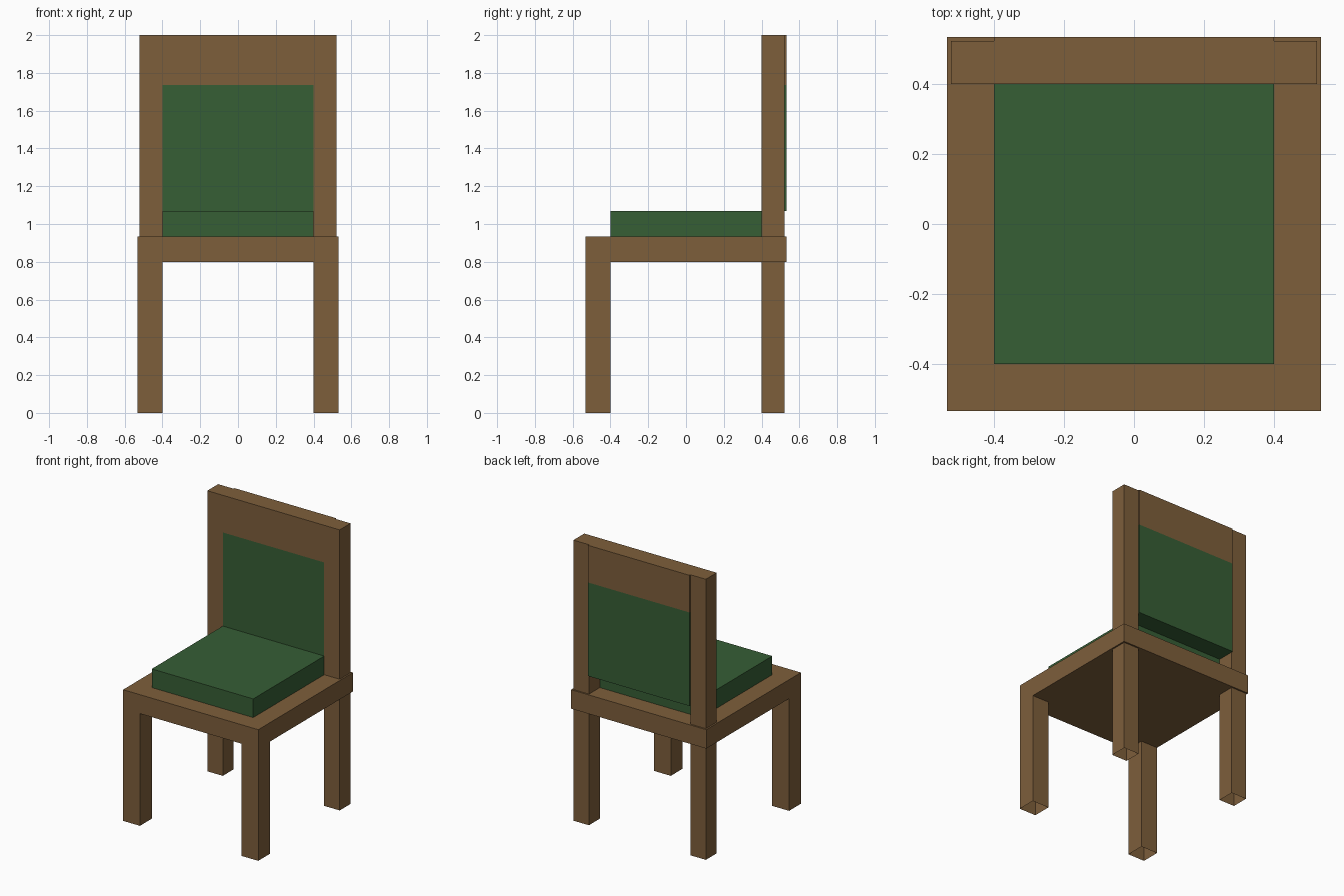
import bpy, bmesh
from mathutils import Vector

if "Cube" in bpy.data.objects:
    bpy.data.objects.remove(bpy.data.objects["Cube"])


def material(name, color):
    m = bpy.data.materials.new(name)
    m.diffuse_color = (*color, 1)
    m.use_nodes = True
    m.node_tree.nodes["Principled BSDF"].inputs["Base Color"].default_value = m.diffuse_color
    return m


wood = material("brown wood", (0.208, 0.114, 0.044))
green = material("green fabric", (0.037, 0.112, 0.036))


def box(name, lo, hi, mats, open_bottom=False, split_z=None):
    """Box between two corners; split_z puts the second material below that height."""
    lo, hi = Vector(lo), Vector(hi)
    bm = bmesh.new()
    bmesh.ops.create_cube(bm, size=1)
    for v in bm.verts:
        v.co = Vector([h if c > 0 else l for c, l, h in zip(v.co, lo, hi)])
    bm.normal_update()
    if open_bottom:
        down = [f for f in bm.faces if f.normal.z < -0.9]
        bmesh.ops.delete(bm, geom=down, context='FACES_ONLY')
    if split_z is not None:
        bmesh.ops.bisect_plane(bm, geom=bm.verts[:] + bm.edges[:] + bm.faces[:],
                               plane_co=(0, 0, split_z), plane_no=(0, 0, 1))
        for f in bm.faces:
            f.material_index = int(f.calc_center_median().z < split_z)
    me = bpy.data.meshes.new(name)
    bm.to_mesh(me)
    bm.free()
    for m in mats:
        me.materials.append(m)
    ob = bpy.data.objects.new(name, me)
    bpy.context.collection.objects.link(ob)
    return ob


IN, OUT, POST = 0.4, 0.533, 0.522      # inner edge, seat edge, back post edge
SEAT_LO, SEAT_HI, CUSHION = 0.8, 0.935, 1.068

# seat and cushion
box("seat", (-OUT, -OUT, SEAT_LO), (OUT, OUT, SEAT_HI), [wood])
box("seat_cushion", (-IN, -IN, SEAT_HI), (IN, IN, CUSHION), [green])

# legs (hollow from below) and back posts, left and right
for side, s in (("left", -1), ("right", 1)):
    def xs(a, b):
        return sorted((s * a, s * b))
    x0, x1 = xs(IN, OUT)
    box(f"front_leg_{side}", (x0, -OUT, 0), (x1, -IN, SEAT_LO), [wood], open_bottom=True)
    x0, x1 = xs(IN, POST)
    box(f"back_leg_{side}", (x0, IN, 0), (x1, POST, SEAT_LO), [wood], open_bottom=True)
    box(f"back_post_{side}", (x0, IN, SEAT_HI), (x1, POST, 2), [wood])

# backrest: wooden top rail over a green padded panel
box("backrest", (-IN, IN, CUSHION), (IN, OUT, 2), [wood, green], split_z=1.735)
